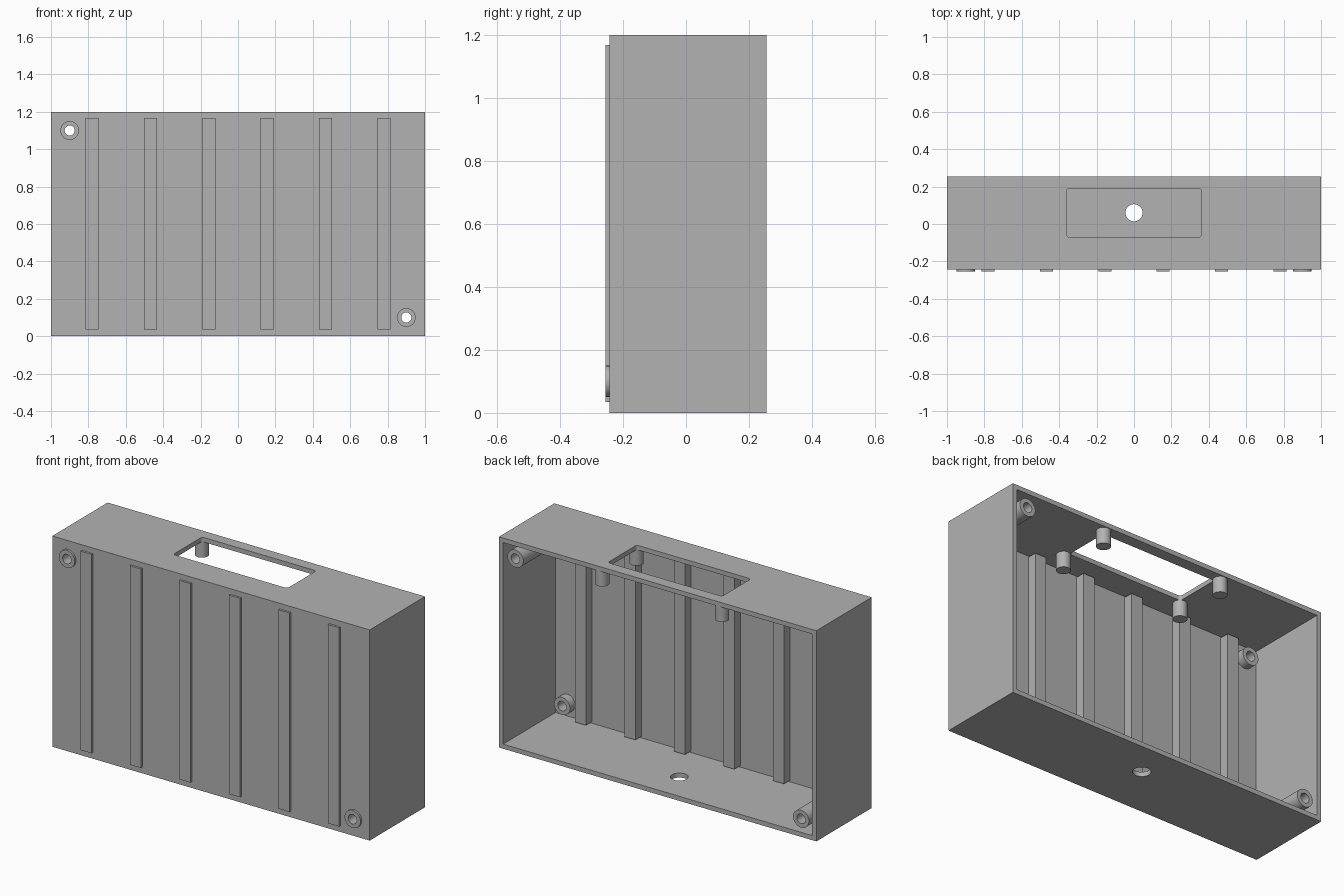
import bpy
import math
from mathutils import Matrix

if "Cube" in bpy.data.objects:
    bpy.data.objects.remove(bpy.data.objects["Cube"])

grey = bpy.data.materials.new("plain_grey")
grey.diffuse_color = (0.448, 0.448, 0.448, 1)
grey.use_nodes = True
grey.node_tree.nodes["Principled BSDF"].inputs["Base Color"].default_value = grey.diffuse_color

FRONT, BACK, HEIGHT, WALL = -0.243, 0.255, 1.2, 0.026
PROUD = -0.255                      # face of the ribs and bosses


def mesh_object(name, verts, faces):
    mesh = bpy.data.meshes.new(name)
    mesh.from_pydata(verts, [], faces)
    mesh.materials.append(grey)
    obj = bpy.data.objects.new(name, mesh)
    bpy.context.collection.objects.link(obj)
    return obj


def prism(name, outline, z0, z1):
    """Extrude a counter-clockwise xy outline from z0 to z1."""
    n = len(outline)
    verts = [(x, y, z) for z in (z0, z1) for x, y in outline]
    faces = [tuple(reversed(range(n))), tuple(range(n, 2 * n))]
    faces += [(i, (i + 1) % n, n + (i + 1) % n, n + i) for i in range(n)]
    return mesh_object(name, verts, faces)


def box(name, x0, x1, y0, y1, z0, z1):
    return prism(name, [(x0, y0), (x1, y0), (x1, y1), (x0, y1)], z0, z1)


def circle(cx, cy, r, n=32):
    return [(cx + r * math.cos(2 * math.pi * i / n),
             cy + r * math.sin(2 * math.pi * i / n)) for i in range(n)]


def rounded_rect(x0, x1, y0, y1, r, n=5):
    points = []
    corners = [(x1 - r, y1 - r), (x0 + r, y1 - r), (x0 + r, y0 + r), (x1 - r, y0 + r)]
    for k, (cx, cy) in enumerate(corners):
        for i in range(n):
            a = math.pi / 2 * (k + i / (n - 1))
            points.append((cx + r * math.cos(a), cy + r * math.sin(a)))
    return points


def tube(name, x, z, y0, y1, outer=0.05, inner=0.027, n=32):
    """Hollow post running along y."""
    profile = [(outer, y0), (outer, y1), (inner, y1), (inner, y0)]
    verts = [(x + r * math.cos(2 * math.pi * i / n), y, z + r * math.sin(2 * math.pi * i / n))
             for i in range(n) for r, y in profile]
    faces = [(4 * i + k, 4 * i + (k + 1) % 4,
              4 * ((i + 1) % n) + (k + 1) % 4, 4 * ((i + 1) % n) + k)
             for i in range(n) for k in range(4)]
    return mesh_object(name, verts, faces)


def smooth(obj):
    bpy.ops.object.select_all(action='DESELECT')
    obj.select_set(True)
    bpy.context.view_layer.objects.active = obj
    bpy.ops.object.shade_smooth_by_angle(angle=math.radians(35))


def cut(obj, cutter):
    """Subtract the cutter, then remove it."""
    mod = obj.modifiers.new("cut", 'BOOLEAN')
    mod.operation, mod.solver, mod.object = 'DIFFERENCE', 'EXACT', cutter
    cutter.hide_render = True
    bpy.ops.object.select_all(action='DESELECT')
    bpy.context.view_layer.objects.active = obj
    obj.select_set(True)
    bpy.ops.object.modifier_apply(modifier=mod.name)
    bpy.data.objects.remove(cutter, do_unlink=True)


# Case: box open at the back
case = box("case_shell", -1, 1, FRONT, BACK, 0, HEIGHT)
cut(case, box("cavity", -1 + WALL, 1 - WALL, FRONT + WALL, BACK + 0.1, WALL, HEIGHT - WALL))

# Rounded window in the top and round cable hole in the floor
cut(case, prism("window_cutter", rounded_rect(-0.36, 0.36, -0.07, 0.19, 0.015),
                HEIGHT - 0.08, HEIGHT + 0.1))
cut(case, prism("cable_cutter", circle(0, 0.06, 0.046), -0.1, 0.08))

# Screw holes through the front, hidden inside the bosses
for x, z in ((-0.9, 1.1), (0.9, 0.1)):
    drill = prism("screw_cutter", circle(0, 0, 0.04), -0.1, 0.1)
    drill.matrix_world = Matrix.Translation((x, FRONT, z)) @ Matrix.Rotation(math.pi / 2, 4, 'X')
    bpy.context.view_layer.update()
    cut(case, drill)
smooth(case)

# Vertical ribs passing through the front wall
for i in range(6):
    x = -0.78 + 0.312 * i
    box(f"rib_{i + 1}", x - 0.035, x + 0.035, PROUD, -0.163, 0.035, 1.168)

# Short through bosses and tall screw posts on opposite corners
for side in (-1, 1):
    smooth(tube("short_boss", 0.9 * side, 0.6 - 0.5 * side, PROUD, -0.17))
    smooth(tube("tall_post", 0.9 * side, 0.6 + 0.5 * side, FRONT + WALL / 2, 0.25))

# Studs hanging from the ceiling around the window
for x in (-0.378, 0.378):
    for y in (-0.095, 0.215):
        smooth(prism("window_stud", circle(x, y, 0.037, 24), 1.085, HEIGHT - WALL / 2))
